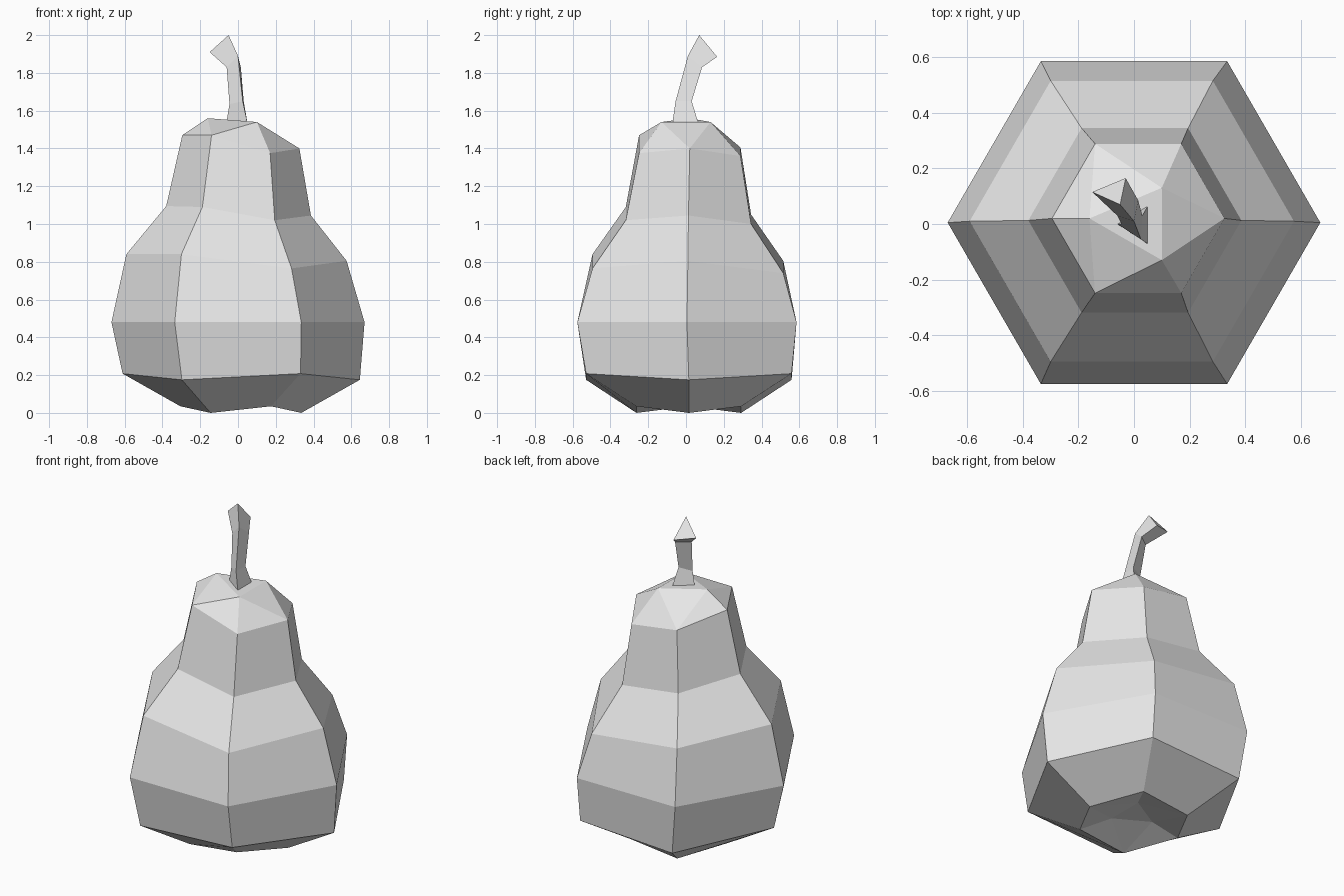
import bpy
import bmesh
from math import cos, sin, radians

default_cube = bpy.data.objects.get("Cube")
if default_cube:
    bpy.data.objects.remove(default_cube, do_unlink=True)


def make_material(name, rgb):
    material = bpy.data.materials.new(name)
    material.use_nodes = True
    colour = (*rgb, 1.0)
    material.diffuse_color = colour
    material.node_tree.nodes["Principled BSDF"].inputs["Base Color"].default_value = colour
    return material


def add_ring(bm, radius, centre, heights):
    """Six-sided ring, counter-clockwise from +x, with one height per corner."""
    verts = []
    for index, height in enumerate(heights):
        angle = radians(60 * index)
        position = (centre[0] + radius * cos(angle), centre[1] + radius * sin(angle), height)
        verts.append(bm.verts.new(position))
    return verts


def bridge(bm, lower, upper):
    """Join two rings that have the same number of corners."""
    count = len(lower)
    for i in range(count):
        j = (i + 1) % count
        bm.faces.new((lower[i], lower[j], upper[j], upper[i]))


def close_with_triangle(bm, ring, corners):
    """Close a six-sided ring with a small triangle whose corners face the odd ring corners."""
    tri = [bm.verts.new(corner) for corner in corners]
    for k in range(3):
        before, middle, after = ring[2 * k], ring[2 * k + 1], ring[(2 * k + 2) % 6]
        bm.faces.new((before, middle, tri[k]))
        bm.faces.new((middle, after, tri[k]))
        bm.faces.new((after, tri[(k + 1) % 3], tri[k]))
    bm.faces.new(tri)


def finish(bm, name, material):
    bmesh.ops.recalc_face_normals(bm, faces=bm.faces[:])
    mesh = bpy.data.meshes.new(name)
    bm.to_mesh(mesh)
    bm.free()
    mesh.materials.append(material)
    obj = bpy.data.objects.new(name, mesh)
    bpy.context.collection.objects.link(obj)
    return obj


grey = make_material("plain grey", (0.8, 0.8, 0.8))

# Fruit body: stacked hexagonal rings, the upper ones leaning to one side
body = bmesh.new()
rings = [
    add_ring(body, 0.32, (0.015, 0.015), [0.0, 0.035] * 3),
    add_ring(body, 0.628, (0.017, 0.015), [0.175, 0.208] * 3),
    add_ring(body, 0.67, (0, 0.005), [0.48] * 6),
    add_ring(body, 0.583, (-0.008, 0.01), [0.805, 0.74, 0.805, 0.84, 0.84, 0.765]),
    add_ring(body, 0.383, (0.003, 0.013), [1.045, 1.0, 1.05, 1.095, 1.09, 1.02]),
    add_ring(body, 0.31, (0.015, 0.02), [1.4, 1.36, 1.405, 1.47, 1.47, 1.375]),
]
for lower, upper in zip(rings, rings[1:]):
    bridge(body, lower, upper)

# Crown on top and sunken dimple underneath
close_with_triangle(body, rings[-1], [(0.1, 0.13, 1.54), (-0.16, 0.02, 1.56), (0.1, -0.13, 1.54)])
close_with_triangle(body, rings[0], [(0.08, 0.13, 0.07), (-0.12, 0.015, 0.07), (0.08, -0.1, 0.07)])
finish(body, "fruit_body", grey)

# Stem: three-sided, bent to the back and flared at the cut end
stem = bmesh.new()
sections = [
    [(-0.06, 0, 1.545), (0.05, -0.072, 1.535), (0.05, 0.065, 1.535)],
    [(-0.045, 0, 1.635), (0.025, -0.055, 1.65), (0.03, 0.03, 1.65)],
    [(-0.06, 0.03, 1.83), (0, 0.01, 1.89), (0.015, 0.085, 1.83)],
    [(-0.15, 0.115, 1.91), (-0.05, 0.07, 2.0), (-0.03, 0.165, 1.885)],
]
loops = [[stem.verts.new(point) for point in section] for section in sections]
for lower, upper in zip(loops, loops[1:]):
    bridge(stem, lower, upper)
stem.faces.new(loops[0])
stem.faces.new(loops[-1])
finish(stem, "stem", grey)
